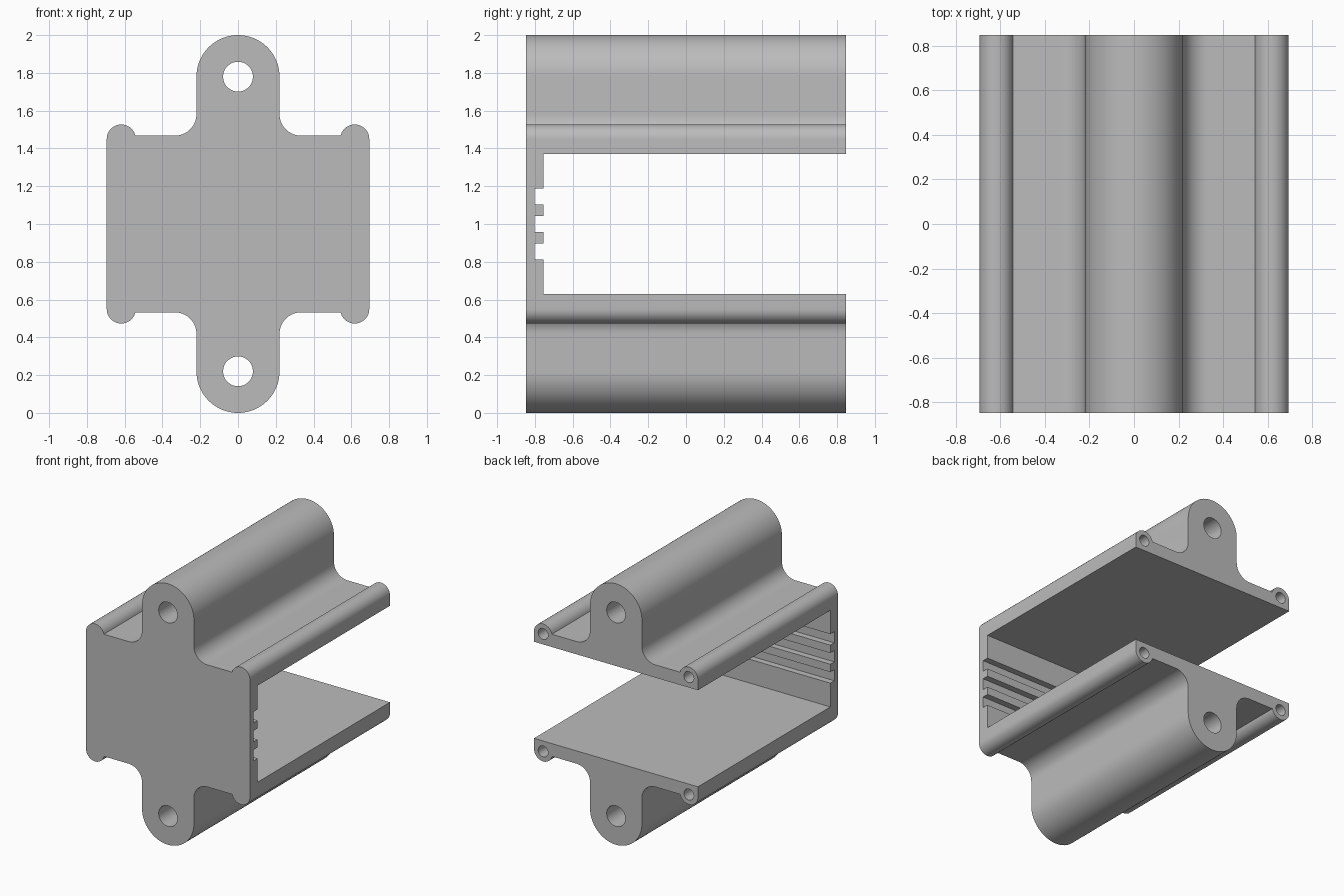
import bpy, bmesh
from math import sin, cos, radians, pi, sqrt, acos, degrees
from mathutils import Vector

if "Cube" in bpy.data.objects:
    bpy.data.objects.remove(bpy.data.objects["Cube"])

grey = bpy.data.materials.new("plain grey")
grey.diffuse_color = (0.5, 0.5, 0.5, 1)
grey.use_nodes = True
grey.node_tree.nodes["Principled BSDF"].inputs["Base Color"].default_value = grey.diffuse_color


def arc(cx, cz, r, a0, a1, n):
    """Points along an arc, angles in degrees."""
    return [(cx + r * cos(radians(a0 + (a1 - a0) * i / n)),
             cz + r * sin(radians(a0 + (a1 - a0) * i / n))) for i in range(n + 1)]


def prism(name, points, axis, start, end):
    """Extrude a closed outline along an axis ('x': points are y,z; 'y': points are x,z)."""
    bm = bmesh.new()
    place = (lambda p: (start, p[0], p[1])) if axis == 'x' else (lambda p: (p[0], start, p[1]))
    face = bm.faces.new([bm.verts.new(place(p)) for p in points])
    new = bmesh.ops.extrude_face_region(bm, geom=[face], use_keep_orig=True)["geom"]
    step = Vector((end - start, 0, 0)) if axis == 'x' else Vector((0, end - start, 0))
    bmesh.ops.translate(bm, vec=step, verts=[g for g in new if isinstance(g, bmesh.types.BMVert)])
    bmesh.ops.recalc_face_normals(bm, faces=bm.faces)
    mesh = bpy.data.meshes.new(name)
    bm.to_mesh(mesh)
    bm.free()
    mesh.materials.append(grey)
    obj = bpy.data.objects.new(name, mesh)
    bpy.context.collection.objects.link(obj)
    return obj


# Dimensions
HALF_W, HALF_D = 0.695, 0.848
EAR_R, EAR_Z = 0.22, 0.78          # heights are measured from the middle
DECK, FILLET = 0.468, 0.113
BEAD_R, BEAD_X, BEAD_Z = 0.077, 0.618, 0.45

# Upper right quarter of the front outline, from the side edge to the ear top
bead_end = 180 - degrees(acos(sqrt(1 - ((DECK - BEAD_Z) / BEAD_R) ** 2)))
quarter = arc(BEAD_X, BEAD_Z, BEAD_R, 0, bead_end, 20)
quarter += arc(EAR_R + FILLET, DECK + FILLET, FILLET, 270, 180, 14)
quarter += arc(0, EAR_Z, EAR_R, 0, 90, 20)

# Mirror the quarter round the other three corners
half = quarter + [(-x, z) for x, z in reversed(quarter[:-1])]
outline = half + [(x, -z) for x, z in reversed(half)]
body = prism("bracket_body", [(x, z + 1) for x, z in outline], 'y', -HALF_D, HALF_D)

# Open cavity behind the front plate, with three board slots
WALL, SLOT = -0.755, -0.803
cavity = [(1, 0.63), (WALL, 0.63)]
for low, high in ((0.812, 0.897), (0.957, 1.043), (1.103, 1.188)):
    cavity += [(WALL, low), (SLOT, low), (SLOT, high), (WALL, high)]
cavity += [(WALL, 1.37), (1, 1.37)]
cutters = [prism("cavity_cutter", cavity, 'x', -1, 1)]

# Through holes in the ears, screw holes in the beads open at the back
for side in (-1, 1):
    cutters.append(prism("ear_hole_cutter",
                         arc(0, 1 + side * EAR_Z, 0.079, 0, 350, 35), 'y', -1, 1))
    for x in (-BEAD_X, BEAD_X):
        cutters.append(prism("screw_hole_cutter",
                             arc(x, 1 + side * BEAD_Z, 0.042, 0, 345, 23), 'y', WALL, 1))

for cutter in cutters:
    cutter.hide_render = True
    cutter.hide_set(True)
    cut = body.modifiers.new("cut", 'BOOLEAN')
    cut.operation, cut.solver, cut.object = 'DIFFERENCE', 'EXACT', cutter

# Apply the cuts, then smooth the rounded surfaces
bpy.context.view_layer.objects.active = body
body.select_set(True)
for mod in list(body.modifiers):
    bpy.ops.object.modifier_apply(modifier=mod.name)
bpy.ops.object.shade_smooth_by_angle(angle=radians(30))
for cutter in cutters:
    bpy.data.objects.remove(cutter)
